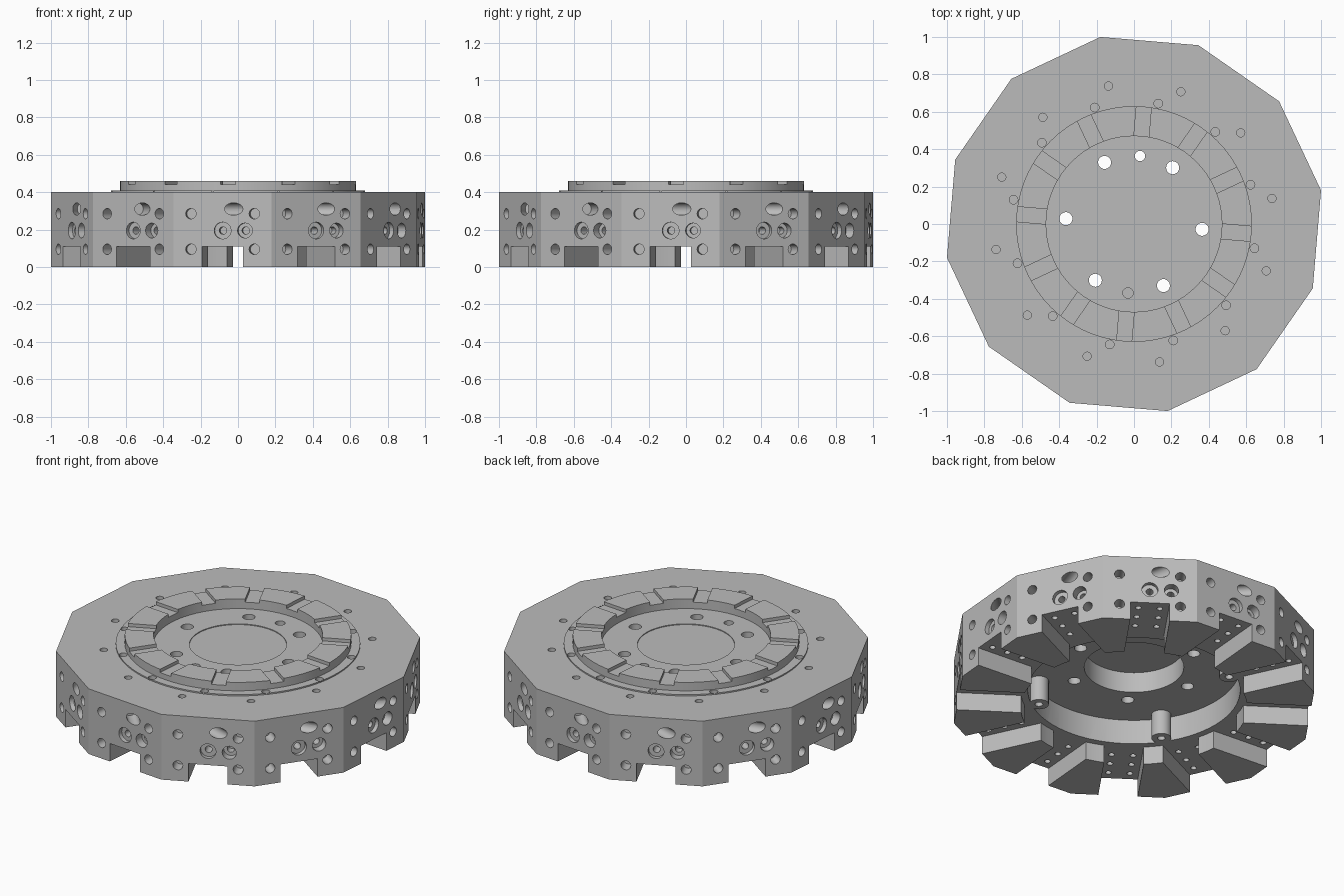
import bpy, bmesh
from math import radians, cos, sin, pi
from mathutils import Matrix

cube = bpy.data.objects.get("Cube")
if cube:
    bpy.data.objects.remove(cube)

SIDES = 12
RADIUS = 1.016
APOTHEM = RADIUS * cos(pi / SIDES)
STEP = 360 / SIDES
FACET = 25.2                      # direction of the first flat side
SLOT_Z = 0.11                     # roof of the tool slots
FLOOR_Z = 0.26                    # roof of the underside recess
TOP_Z = 0.40

steel = bpy.data.materials.new("steel_grey")
steel.use_nodes = True
GREY = (0.5, 0.5, 0.5, 1)
steel.diffuse_color = GREY
steel.node_tree.nodes["Principled BSDF"].inputs["Base Color"].default_value = GREY


def rot(deg, axis="Z"):
    return Matrix.Rotation(radians(deg), 4, axis)


def move(x, y, z):
    return Matrix.Translation((x, y, z))


def around(start, step=STEP):
    return [start + step * i for i in range(round(360 / step))]


def lathe(bm, profile, matrix=Matrix(), segs=20, closed=False):
    """Revolve (radius, height) points about local z."""
    rings = []
    for r, z in profile:
        rings.append([bm.verts.new(matrix @ move(r * cos(2 * pi * i / segs), r * sin(2 * pi * i / segs), z).translation)
                      for i in range(segs)])
    pairs = list(zip(rings, rings[1:]))
    if closed:
        pairs.append((rings[-1], rings[0]))
    for a, b in pairs:
        for i in range(segs):
            j = (i + 1) % segs
            bm.faces.new((a[i], a[j], b[j], b[i]))
    if not closed:
        bm.faces.new(rings[0])
        bm.faces.new(rings[-1])


def rod(bm, r, z0, z1, matrix=Matrix(), segs=20):
    lathe(bm, [(r, z0), (r, z1)], matrix, segs)


def box(bm, x0, x1, width, z0, z1, matrix):
    size = Matrix.Diagonal((x1 - x0, width, z1 - z0, 1))
    bmesh.ops.create_cube(bm, size=1, matrix=matrix @ move((x0 + x1) / 2, 0, (z0 + z1) / 2) @ size)


def finish(bm, name):
    bmesh.ops.recalc_face_normals(bm, faces=bm.faces[:])
    mesh = bpy.data.meshes.new(name)
    bm.to_mesh(mesh)
    bm.free()
    mesh.materials.append(steel)
    obj = bpy.data.objects.new(name, mesh)
    bpy.context.collection.objects.link(obj)
    return obj


def carve(obj, cutters):
    for cutter in cutters:
        cutter.hide_render = True
        mod = obj.modifiers.new("cut", "BOOLEAN")
        mod.operation = "DIFFERENCE"
        mod.solver = "EXACT"
        mod.object = cutter
    graph = bpy.context.evaluated_depsgraph_get()
    result = bpy.data.meshes.new_from_object(obj.evaluated_get(graph))
    obj.modifiers.clear()
    obj.data = result


def smooth(obj):
    bpy.ops.object.select_all(action="DESELECT")
    obj.select_set(True)
    bpy.context.view_layer.objects.active = obj
    bpy.ops.object.shade_smooth_by_angle(angle=radians(25))


# Twelve-sided body
bm = bmesh.new()
rod(bm, RADIUS, 0, TOP_Z, rot(FACET - STEP / 2), SIDES)
body = finish(bm, "turret_body")

# Stepped underside recess with a central bore
bm = bmesh.new()
lathe(bm, [(0.63, -0.1), (0.63, SLOT_Z), (0.59, SLOT_Z), (0.59, FLOOR_Z),
           (0.277, FLOOR_Z), (0.277, 0.385)], segs=72)
recess = finish(bm, "recess_cutter")

# Tool slots under each flat side
bm = bmesh.new()
for a in around(FACET):
    box(bm, 0.5, 1.2, 0.22, -0.1, SLOT_Z, rot(a))
slots = finish(bm, "slot_cutter")

# Holes in the sides, slots and top
bm = bmesh.new()
rod(bm, 0.27, 0.395, 0.45, segs=72)
for a in around(FACET):
    for u in (-0.17, 0.17):
        for z in (0.095, 0.285):
            rod(bm, 0.028, -0.08, 0.02, rot(a) @ move(APOTHEM, u, z) @ rot(90, "Y"))
    for u, wide, depth in ((0, 0.045, 0.025), (0.12, 0.04, 0.05)):
        lathe(bm, [(wide, 0.02), (wide, -depth), (0.02, -depth), (0.02, -0.1)],
              rot(a) @ move(APOTHEM, u, 0.195) @ rot(90, "Y"))
    rod(bm, 0.033, -0.12, 0.06, rot(a) @ move(APOTHEM, 0.06, 0.31) @ rot(48) @ rot(90, "Y"))
    for r in (0.72, 0.82, 0.92):
        for u in (-0.06, 0.06):
            rod(bm, 0.017, 0.08, 0.145, rot(a) @ move(r, u, 0), 16)
    rod(bm, 0.023, 0.32, 0.5, rot(a - 6.6) @ move(0.657, 0, 0))
    rod(bm, 0.022, 0.32, 0.5, rot(a - 14.7) @ move(0.75, 0, 0))
for a in around(-4.5, 60):
    rod(bm, 0.035, 0.2, 0.5, rot(a) @ move(0.365, 0, 0))
rod(bm, 0.028, 0.2, 0.5, rot(85) @ move(0.365, 0, 0))
rod(bm, 0.028, 0.34, 0.5, rot(265) @ move(0.37, 0, 0))
holes = finish(bm, "hole_cutter")

# Raised ring with a low flange
bm = bmesh.new()
lathe(bm, [(0.47, 0.39), (0.47, 0.46), (0.63, 0.46), (0.63, 0.408), (0.68, 0.408), (0.68, 0.39)],
      segs=72, closed=True)
ring = finish(bm, "locating_ring")

# Radial notches across the ring
bm = bmesh.new()
for a in around(FACET):
    box(bm, 0.4, 0.75, 0.08, 0.44, 0.55, rot(a))
notches = finish(bm, "notch_cutter")

# Threaded bosses inside the recess
bm = bmesh.new()
for a in around(34, 90):
    lathe(bm, [(0.055, 0.27), (0.055, SLOT_Z), (0.022, SLOT_Z), (0.022, 0.2)],
          rot(a) @ move(0.55, 0, 0), 24)
bosses = finish(bm, "recess_bosses")

carve(body, [recess, slots, holes])
carve(ring, [notches, holes])
for cutter in (recess, slots, holes, notches):
    bpy.data.objects.remove(cutter)
for part in (body, ring, bosses):
    smooth(part)
